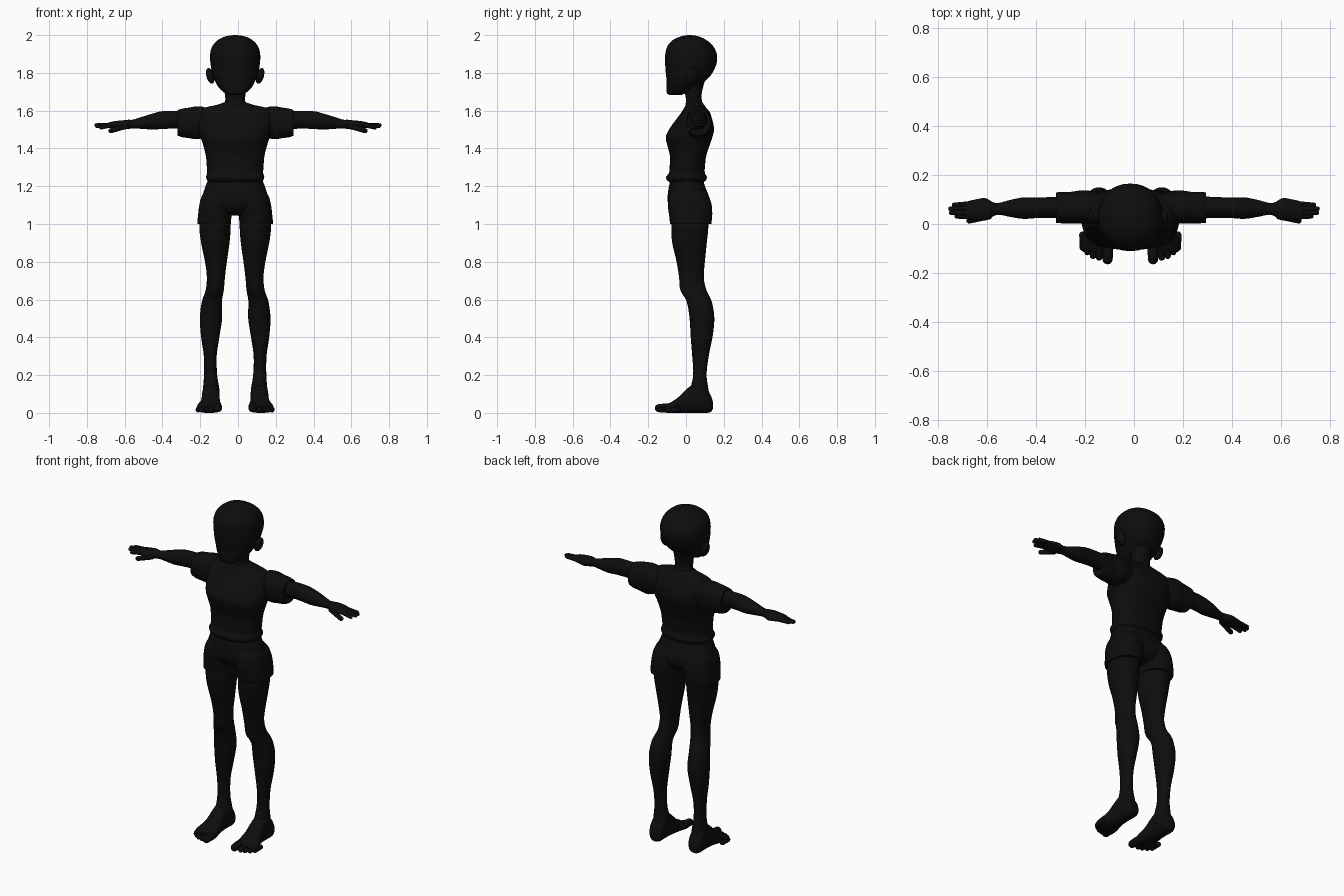
import bpy, bmesh
from math import cos, sin, pi, radians
from mathutils import Vector, Matrix

MID = -0.015  # the body sits slightly left of the arm span centre
dark = bpy.data.materials.new("dark")
dark.diffuse_color = (0.004, 0.004, 0.004, 1)


def finish(name, bm):
    bmesh.ops.recalc_face_normals(bm, faces=bm.faces)
    me = bpy.data.meshes.new(name)
    bm.to_mesh(me)
    bm.free()
    me.materials.append(dark)
    ob = bpy.data.objects.new(name, me)
    bpy.context.collection.objects.link(ob)


def smooth_sections(secs, steps):
    """Catmull-Rom through the given sections."""
    out = []
    for i in range(len(secs) - 1):
        p = [secs[max(i - 1, 0)], secs[i], secs[i + 1], secs[min(i + 2, len(secs) - 1)]]
        for k in range(steps):
            t = k / steps
            out.append([0.5 * (2 * b + (c - a) * t + (2 * a - 5 * b + 4 * c - d) * t * t
                               + (3 * b - a - 3 * c + d) * t ** 3) for a, b, c, d in zip(*p)])
    return out + [list(secs[-1])]


def loft(name, axis, secs, side=1, mid=MID, power=2.0, n=32, steps=4):
    """Sections: position, centre, half width, low and high of the depth."""
    bm = bmesh.new()
    rings = []
    for t, c, w, lo, hi in smooth_sections(secs, steps):
        ring = []
        for k in range(n):
            ca, sa = cos(2 * pi * k / n), sin(2 * pi * k / n)
            u = abs(ca) ** (2 / power) * (1 if ca > 0 else -1)
            v = abs(sa) ** (2 / power) * (1 if sa > 0 else -1)
            a, b = c + w * u, (lo + hi) / 2 + (hi - lo) / 2 * v
            x, y, z = {"z": (a, b, t), "x": (t, a, b), "y": (a, t, b)}[axis]
            ring.append(bm.verts.new((mid + side * x, y, z)))
        rings.append(ring)
    for r, s in zip(rings, rings[1:]):
        for k in range(n):
            bm.faces.new((r[k], r[(k + 1) % n], s[(k + 1) % n], s[k]))
    bm.faces.new(rings[0])
    bm.faces.new(rings[-1])
    finish(name, bm)


def capsule(name, p, q, r, side=1, mid=MID):
    """Rounded digit whose outer tip reaches q."""
    p, q = (Vector((mid + side * v[0], v[1], v[2])) for v in (p, q))
    d = q - p
    bm = bmesh.new()
    bmesh.ops.create_uvsphere(bm, u_segments=14, v_segments=10, radius=r)
    for v in bm.verts:
        if v.co.z > 1e-5:
            v.co.x *= 0.92
            v.co.y *= 0.92
            v.co.z += d.length - r
    bm.transform(Matrix.Translation(p) @ d.to_track_quat("Z", "Y").to_matrix().to_4x4())
    finish(name, bm)


# Head and neck
loft("head", "z", [
    (1.682, 0, .02, -.08, -.03), (1.69, 0, .05, -.1, -.008), (1.72, 0, .085, -.104, .05),
    (1.76, 0, .108, -.103, .105), (1.8, 0, .122, -.107, .14), (1.86, 0, .132, -.111, .164),
    (1.91, 0, .131, -.108, .16), (1.95, 0, .115, -.093, .137), (1.98, 0, .082, -.06, .098),
    (1.995, 0, .044, -.02, .06), (2.0, 0, .008, .012, .028)], power=2.15)
loft("neck", "z", [(1.6, 0, .07, -.01, .1), (1.65, 0, .053, 0, .085),
                   (1.69, 0, .055, -.005, .083), (1.76, 0, .06, -.01, .1)])

# Shirt with chest, shoulder slope and gathered hem
loft("shirt", "z", [
    (1.222, 0, .135, -.085, .09), (1.23, 0, .148, -.1, .105), (1.25, 0, .154, -.105, .11),
    (1.27, 0, .148, -.09, .1), (1.3, 0, .15, -.087, .1), (1.36, 0, .155, -.085, .107),
    (1.42, 0, .17, -.1, .126), (1.46, 0, .183, -.107, .14), (1.5, 0, .19, -.09, .148),
    (1.55, 0, .195, -.055, .14), (1.59, 0, .19, -.025, .12), (1.615, 0, .165, -.01, .107),
    (1.63, 0, .1, 0, .097), (1.645, 0, .055, 0, .085)], power=2.4)

# Shorts
loft("shorts_top", "z", [
    (1.245, 0, .138, -.08, .09), (1.2, 0, .157, -.09, .1), (1.15, 0, .172, -.097, .12),
    (1.1, 0, .175, -.093, .126), (1.06, 0, .14, -.06, .1), (1.045, 0, .09, -.03, .07)], power=2.3)

for label, s in (("right", 1), ("left", -1)):
    # Ear, thicker at the upper rim
    bm = bmesh.new()
    bmesh.ops.create_uvsphere(bm, u_segments=20, v_segments=12, radius=1)
    bm.transform(Matrix.Translation((MID + s * .132, .03, 1.784))
                 @ Matrix.Rotation(radians(16 * s), 4, "Y")
                 @ Matrix.Diagonal((.02, .032, .043, 1)))
    finish(label + "_ear", bm)

    # Sleeve, arm and palm
    loft(label + "_sleeve", "x", [
        (.12, .07, .055, 1.48, 1.605), (.19, .07, .068, 1.45, 1.623), (.25, .067, .064, 1.455, 1.616),
        (.285, .067, .064, 1.46, 1.61), (.307, .067, .062, 1.468, 1.603)], s, -.012, 2.3)
    loft(label + "_arm", "x", [
        (.25, .066, .048, 1.495, 1.6), (.32, .068, .043, 1.505, 1.598), (.4, .066, .042, 1.503, 1.597),
        (.45, .065, .044, 1.5, 1.585), (.5, .064, .036, 1.503, 1.57), (.555, .062, .024, 1.506, 1.553),
        (.58, .06, .031, 1.503, 1.552), (.61, .06, .046, 1.501, 1.549), (.65, .058, .042, 1.505, 1.545),
        (.68, .056, .037, 1.51, 1.539), (.69, .056, .03, 1.514, 1.535)], s, 0)

    # Fingers and thumb
    for name, y0, x1, y1, z1 in (("index", .03, .735, .032, 1.508), ("middle", .048, .757, .046, 1.518),
                                 ("ring", .066, .76, .062, 1.523), ("little", .083, .745, .077, 1.523)):
        capsule(f"{label}_{name}_finger", (.66, y0, 1.525), (x1, y1, z1), .0115, s, 0)
    capsule(label + "_thumb", (.595, .033, 1.518), (.685, .012, 1.49), .015, s, 0)

    # Shorts leg
    loft(label + "_shorts_leg", "z", [
        (1.18, .08, .07, -.07, .1), (1.15, .093, .083, -.09, .12), (1.1, .1, .09, -.096, .136),
        (1.05, .107, .089, -.09, .139), (1.015, .111, .089, -.086, .136),
        (1.0, .111, .089, -.084, .134)], s, power=2.2)

    # Leg with knee and calf
    loft(label + "_leg", "z", [
        (1.05, .105, .08, -.075, .115), (.98, .107, .083, -.078, .118), (.9, .105, .075, -.073, .11),
        (.8, .102, .058, -.05, .1), (.72, .102, .048, -.037, .094), (.65, .108, .048, -.03, .108),
        (.59, .123, .053, .003, .136), (.5, .128, .059, .019, .15), (.4, .132, .048, .025, .14),
        (.3, .132, .034, .033, .12), (.2, .13, .035, .038, .109), (.12, .127, .044, .02, .12),
        (.06, .128, .045, 0, .13)], s)

    # Foot
    loft(label + "_foot", "y", [
        (.142, .128, .018, .02, .06), (.132, .129, .035, .006, .09), (.11, .13, .044, 0, .125),
        (.07, .13, .046, 0, .16), (.02, .13, .047, 0, .14), (-.03, .131, .053, 0, .092),
        (-.07, .136, .066, 0, .062), (-.1, .137, .066, 0, .047), (-.115, .135, .058, .005, .038)],
        s, power=2.4)

    # Toes
    for i, (x, tip, r) in enumerate(((.093, -.165, .024), (.128, -.15, .016), (.153, -.143, .015),
                                     (.176, -.128, .0145), (.195, -.11, .0145))):
        capsule(f"{label}_toe_{i + 1}", (x, tip + .065, r + .003), (x, tip, r), r, s)

# Smooth skin, crisp hems
bpy.ops.object.select_all(action="SELECT")
bpy.context.view_layer.objects.active = bpy.data.objects["head"]
bpy.ops.object.shade_smooth_by_angle(angle=radians(50))
